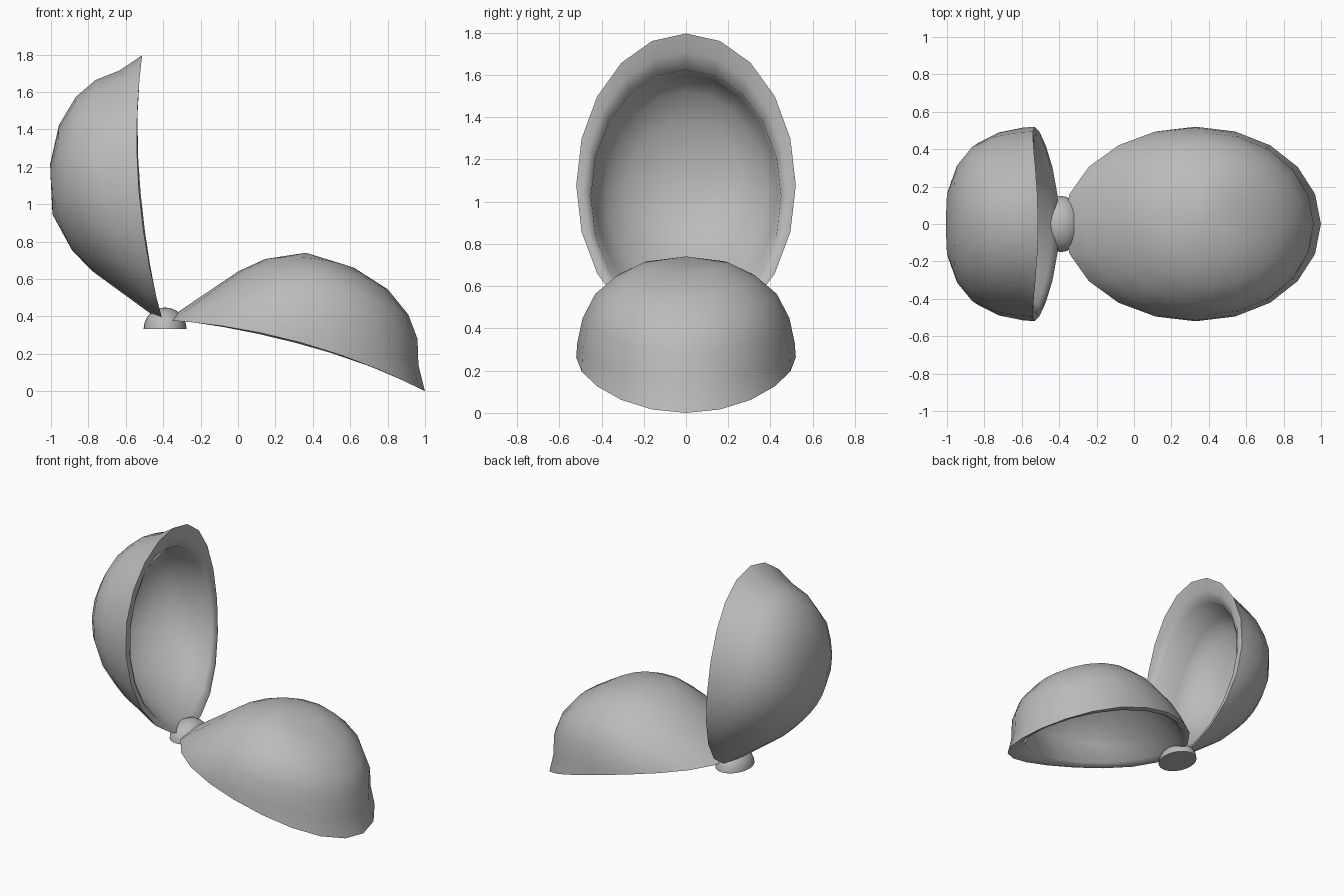
import bpy, bmesh, math
from mathutils import Vector

cube = bpy.data.objects.get("Cube")
if cube:
    bpy.data.objects.remove(cube, do_unlink=True)

grey = bpy.data.materials.new("plain_grey")
grey.use_nodes = True
GREY = (0.5, 0.5, 0.5, 1.0)
grey.diffuse_color = GREY
grey.node_tree.nodes["Principled BSDF"].inputs["Base Color"].default_value = GREY

SEGMENTS = 20


def finish(name, bm, smooth_angle):
    """Turn a bmesh into a smooth-shaded grey object."""
    bmesh.ops.recalc_face_normals(bm, faces=bm.faces)
    mesh = bpy.data.meshes.new(name)
    bm.to_mesh(mesh)
    bm.free()
    mesh.materials.append(grey)
    obj = bpy.data.objects.new(name, mesh)
    bpy.context.collection.objects.link(obj)
    bpy.ops.object.select_all(action='DESELECT')
    obj.select_set(True)
    bpy.context.view_layer.objects.active = obj
    bpy.ops.object.shade_smooth_by_angle(angle=math.radians(smooth_angle))
    return obj


# Shell rings: (tip x, tip z, hinge x, hinge z, half width, side z)
OUTER = [
    (0.890, 0.536, 0.42, 0.455, 0.20, 0.525),
    (1.094, 0.473, 0.30, 0.355, 0.33, 0.470),
    (1.236, 0.372, 0.18, 0.215, 0.43, 0.385),
    (1.318, 0.260, 0.09, 0.110, 0.49, 0.265),
    (1.360, 0.126, 0.03, 0.040, 0.515, 0.140),
    (1.431, 0.000, 0.00, 0.000, 0.52, 0.075),
]
INNER = [
    (1.345, 0.030, 0.03, 0.012, 0.485, 0.066),   # rolled lip
    (1.265, 0.075, 0.06, 0.035, 0.45, 0.090),    # edge of the opening
    (1.255, 0.260, 0.14, 0.110, 0.435, 0.255),   # cavity wall
    (1.180, 0.350, 0.23, 0.200, 0.38, 0.355),
    (1.050, 0.430, 0.34, 0.320, 0.29, 0.430),
    (0.870, 0.485, 0.45, 0.410, 0.17, 0.475),
]


def ring_points(tip_x, tip_z, hinge_x, hinge_z, half_width, side_z):
    for i in range(SEGMENTS):
        t = 2 * math.pi * i / SEGMENTS
        c = math.cos(t)
        x = (tip_x + hinge_x) / 2 + (tip_x - hinge_x) / 2 * c
        z = side_z + (tip_z - hinge_z) / 2 * c + ((tip_z + hinge_z) / 2 - side_z) * c * c
        yield Vector((x, half_width * math.sin(t), z))


def make_shell(name, hinge, tilt):
    """Hollow half shell, hinged at its origin and tilted about y."""
    bm = bmesh.new()
    rings = [[bm.verts.new(p) for p in ring_points(*r)] for r in OUTER + INNER]
    for a, b in zip(rings, rings[1:]):
        for i in range(SEGMENTS):
            j = (i + 1) % SEGMENTS
            bm.faces.new((a[i], a[j], b[j], b[i]))
    for ring, pole_z in ((rings[0], 0.545), (rings[-1], 0.495)):
        pole = bm.verts.new((0.62, 0, pole_z))
        for i in range(SEGMENTS):
            bm.faces.new((pole, ring[i], ring[(i + 1) % SEGMENTS]))
    obj = finish(name, bm, 60)
    obj.location = hinge
    obj.rotation_euler.y = math.radians(tilt)
    return obj


# The same shell twice: one lying dome up, one standing open
make_shell("lying_shell", (-0.38, 0, 0.38), 15.4)
make_shell("standing_shell", (-0.40, 0, 0.37), -94.5)

# Flat-bottomed oval dome at the hinge
bm = bmesh.new()
bmesh.ops.create_uvsphere(bm, u_segments=24, v_segments=12, radius=1)
bmesh.ops.bisect_plane(bm, geom=bm.verts[:] + bm.edges[:] + bm.faces[:],
                       plane_co=(0, 0, 0), plane_no=(0, 0, -1), clear_outer=True)
bmesh.ops.holes_fill(bm, edges=[e for e in bm.edges if e.is_boundary], sides=0)
bmesh.ops.scale(bm, vec=(0.115, 0.15, 0.115), verts=bm.verts)
dome = finish("hinge_dome", bm, 40)
dome.location = (-0.39, 0, 0.333)
